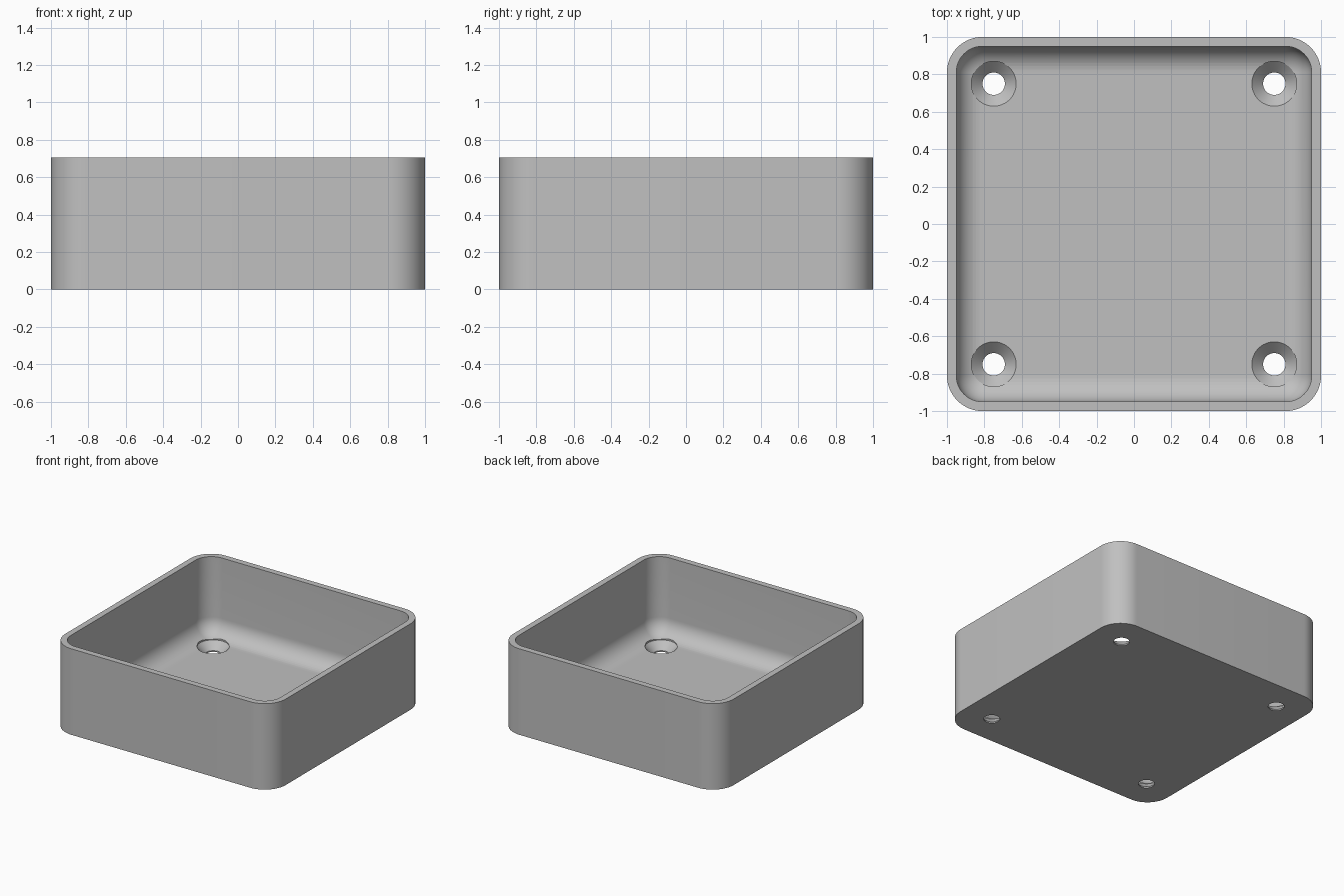
import bpy, bmesh
from math import sin, cos, pi, radians
from mathutils import Matrix

if "Cube" in bpy.data.objects:
    bpy.data.objects.remove(bpy.data.objects["Cube"])

HEIGHT, WALL, FLOOR = 0.705, 0.05, 0.07
OUTER_R = 0.19
INNER_R = OUTER_R - WALL
CORNER_STEPS, FILLET_STEPS = 16, 12

grey = bpy.data.materials.new("light grey")
grey.use_nodes = True
colour = (0.53, 0.53, 0.53, 1)
grey.diffuse_color = colour
grey.node_tree.nodes["Principled BSDF"].inputs["Base Color"].default_value = colour


def make_object(name, bm):
    bmesh.ops.recalc_face_normals(bm, faces=bm.faces[:])
    mesh = bpy.data.meshes.new(name)
    bm.to_mesh(mesh)
    bm.free()
    mesh.materials.append(grey)
    obj = bpy.data.objects.new(name, mesh)
    bpy.context.collection.objects.link(obj)
    return obj


def rounded_ring(bm, half, radius, z):
    """Rounded square of vertices at one height."""
    ring = []
    for k, (sx, sy) in enumerate([(1, 1), (-1, 1), (-1, -1), (1, -1)]):
        for i in range(CORNER_STEPS + 1):
            a = (k + i / CORNER_STEPS) * pi / 2
            c = half - radius
            ring.append(bm.verts.new((sx * c + radius * cos(a), sy * c + radius * sin(a), z)))
    return ring


def loft(bm, rings):
    for low, high in zip(rings, rings[1:]):
        n = len(low)
        for i in range(n):
            j = (i + 1) % n
            bm.faces.new((low[i], low[j], high[j], high[i]))


# Tray: outer wall, rim, inner wall, rounded inner foot and floor
bm = bmesh.new()
rings = [rounded_ring(bm, 1, OUTER_R, 0), rounded_ring(bm, 1, OUTER_R, HEIGHT),
         rounded_ring(bm, 1 - WALL, INNER_R, HEIGHT)]
for i in range(FILLET_STEPS + 1):
    a = i / FILLET_STEPS * pi / 2
    inset = INNER_R * (1 - cos(a))
    rings.append(rounded_ring(bm, 1 - WALL - inset, INNER_R - inset,
                              FLOOR + INNER_R * (1 - sin(a))))
loft(bm, rings)
bm.faces.new(rings[0])
bm.faces.new(rings[-1])
bmesh.ops.remove_doubles(bm, verts=bm.verts[:], dist=0.0001)
tray = make_object("tray", bm)

# Countersunk screw holes in the four corners
HOLE_PROFILE = [(0.06, -0.1), (0.06, 0.01), (0.12, FLOOR), (0.12, 0.2)]
bm = bmesh.new()
for x in (-0.75, 0.75):
    for y in (-0.75, 0.75):
        circles = []
        for r, z in HOLE_PROFILE:
            made = bmesh.ops.create_circle(bm, segments=48, radius=r,
                                           matrix=Matrix.Translation((x, y, z)))
            circles.append(made["verts"])
        loft(bm, circles)
        bm.faces.new(circles[0])
        bm.faces.new(circles[-1])
cutter = make_object("screw_hole_cutter", bm)
cutter.hide_render = True

cut = tray.modifiers.new("screw holes", "BOOLEAN")
cut.operation = "DIFFERENCE"
cut.solver = "EXACT"
cut.object = cutter

# Apply the cut and smooth the curved walls
bpy.ops.object.select_all(action="DESELECT")
bpy.context.view_layer.objects.active = tray
tray.select_set(True)
bpy.ops.object.modifier_apply(modifier=cut.name)
bpy.data.objects.remove(cutter)
bpy.ops.object.shade_smooth_by_angle(angle=radians(30))
